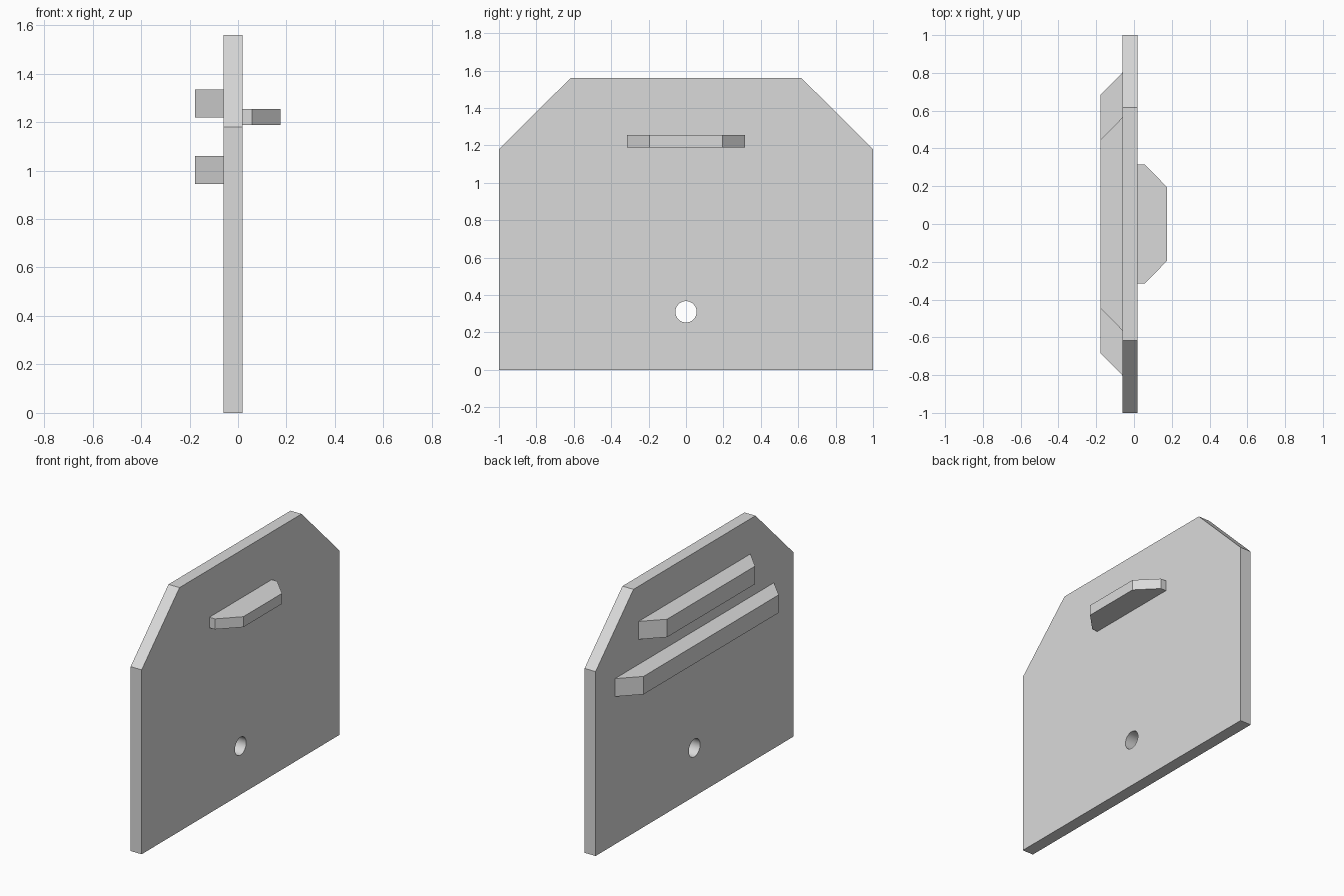
import bpy, bmesh, math
from mathutils import Vector

cube = bpy.data.objects.get("Cube")
if cube:
    bpy.data.objects.remove(cube, do_unlink=True)

grey = bpy.data.materials.new("light_grey")
grey.use_nodes = True
colour = (0.7, 0.7, 0.7, 1)
grey.diffuse_color = colour
grey.node_tree.nodes["Principled BSDF"].inputs["Base Color"].default_value = colour

BACK, FRONT = -0.06, 0.018   # the two large faces of the plate


def mirrored(half):
    """Complete an outline of (y, other) points symmetric about y = 0."""
    return half + [(-y, v) for y, v in reversed(half)]


def prism(name, points, direction):
    """Extrude a flat outline into a solid."""
    bm = bmesh.new()
    face = bm.faces.new([bm.verts.new(p) for p in points])
    result = bmesh.ops.extrude_face_region(bm, geom=[face])
    moved = [g for g in result["geom"] if isinstance(g, bmesh.types.BMVert)]
    bmesh.ops.translate(bm, verts=moved, vec=Vector(direction))
    bmesh.ops.recalc_face_normals(bm, faces=bm.faces)
    mesh = bpy.data.meshes.new(name)
    bm.to_mesh(mesh)
    bm.free()
    mesh.materials.append(grey)
    obj = bpy.data.objects.new(name, mesh)
    bpy.context.collection.objects.link(obj)
    return obj


def bar(name, half, bottom, top):
    """Horizontal bar with chamfered ends, outlined from above as (y, x)."""
    return prism(name, [(x, y, bottom) for y, x in mirrored(half)],
                 (0, 0, top - bottom))


# Main plate with clipped upper corners
outline = mirrored([(1, 0), (1, 1.18), (0.617, 1.56)])
plate = prism("plate", [(BACK, y, z) for y, z in outline], (FRONT - BACK, 0, 0))

# Round hole through the plate
bpy.ops.mesh.primitive_cylinder_add(vertices=48, radius=0.057, depth=0.4,
                                    location=(0, 0, 0.31),
                                    rotation=(0, math.pi / 2, 0))
cutter = bpy.context.object
cutter.name = "hole_cutter"
cutter.data.materials.append(grey)
cutter.hide_render = True
cutter.hide_set(True)
hole = plate.modifiers.new("hole", 'BOOLEAN')
hole.operation = 'DIFFERENCE'
hole.solver = 'EXACT'
hole.object = cutter

# Bake the hole, drop the cutter, smooth only the hole wall
evaluated = plate.evaluated_get(bpy.context.evaluated_depsgraph_get())
drilled = bpy.data.meshes.new_from_object(evaluated)
plate.modifiers.clear()
plate.data = drilled
bpy.data.objects.remove(cutter, do_unlink=True)
bpy.ops.object.select_all(action='DESELECT')
plate.select_set(True)
bpy.context.view_layer.objects.active = plate
bpy.ops.object.shade_smooth_by_angle(angle=math.radians(30))

# Two long bars on one side
for name, reach, bottom in (("upper_bar", 0.565, 1.22), ("lower_bar", 0.803, 0.945)):
    bar(name, [(reach, BACK), (reach - 0.12, -0.178)], bottom, bottom + 0.115)

# Short tab on the other side
bar("short_tab", [(0.315, FRONT), (0.315, 0.057), (0.195, 0.175)], 1.188, 1.255)
